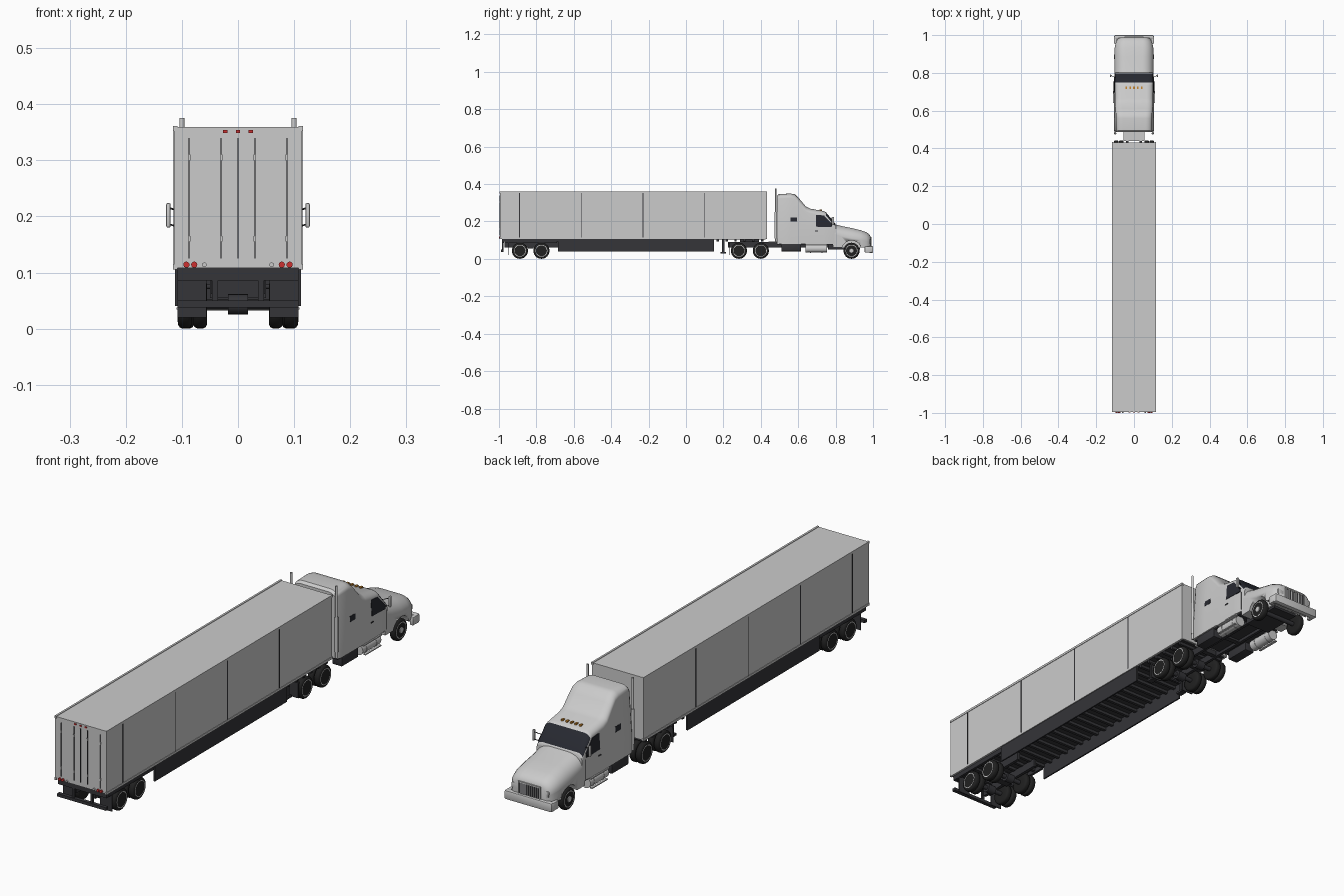
import bpy, bmesh, math
from mathutils import Vector, Matrix

if "Cube" in bpy.data.objects:
    bpy.data.objects.remove(bpy.data.objects["Cube"])


def mat(name, r, g, b):
    m = bpy.data.materials.new(name)
    m.diffuse_color = (r, g, b, 1)
    m.use_nodes = True
    m.node_tree.nodes["Principled BSDF"].inputs["Base Color"].default_value = m.diffuse_color
    return m


DARK = mat("dark_frame", .035, .035, .04)
TYRE = mat("tyre_rubber", .015, .015, .015)
GLASS = mat("dark_glass", .02, .022, .03)
RED = mat("red_lens", .6, .03, .03)
AMBER = mat("amber_lens", .6, .25, .03)


def finish(bm, name, mats=(), smooth=False):
    bmesh.ops.recalc_face_normals(bm, faces=bm.faces)
    me = bpy.data.meshes.new(name)
    bm.to_mesh(me)
    bm.free()
    for m in mats:
        me.materials.append(m)
    ob = bpy.data.objects.new(name, me)
    bpy.context.collection.objects.link(ob)
    if smooth:
        bpy.ops.object.select_all(action='DESELECT')
        ob.select_set(True)
        bpy.context.view_layer.objects.active = ob
        bpy.ops.object.shade_smooth_by_angle(angle=math.radians(35))
    return ob


def box(name, x, y, z, m=None, bevel=0):
    """Box from (min, max) ranges."""
    bm = bmesh.new()
    size = [b - a for a, b in (x, y, z)]
    mid = [(a + b) / 2 for a, b in (x, y, z)]
    bmesh.ops.create_cube(bm, size=1, matrix=Matrix.Translation(mid) @ Matrix.Diagonal((*size, 1)))
    if bevel:
        bmesh.ops.bevel(bm, geom=bm.edges[:], offset=bevel, segments=2, affect='EDGES', profile=.5)
    return finish(bm, name, [m] if m else [], bool(bevel))


def pair(name, x, y, z, m=None, bevel=0):
    box("left_" + name, (-x[1], -x[0]), y, z, m, bevel)
    box("right_" + name, x, y, z, m, bevel)


def rod(name, a, b, r, m=None, n=20):
    a, b = Vector(a), Vector(b)
    bm = bmesh.new()
    rot = (b - a).to_track_quat('Z', 'Y').to_matrix().to_4x4()
    bmesh.ops.create_cone(bm, cap_ends=True, segments=n, radius1=r, radius2=r, depth=(b - a).length,
                          matrix=Matrix.Translation((a + b) / 2) @ rot)
    return finish(bm, name, [m] if m else [], True)


def lathe(name, prof, centre, side, m=None, n=32):
    """Spin (offset, radius) points around the x axis."""
    bm = bmesh.new()
    rings = [[bm.verts.new((centre[0] + side * o, centre[1] + r * math.cos(t), centre[2] + r * math.sin(t)))
              for t in (2 * math.pi * i / n for i in range(n))] for o, r in prof]
    for p, q in zip(rings, rings[1:]):
        for i in range(n):
            bm.faces.new((p[i], p[(i + 1) % n], q[(i + 1) % n], q[i]))
    bm.faces.new(rings[0])
    bm.faces.new(rings[-1])
    finish(bm, name, [m] if m else [], True)


LEAN = .07


def wall_x(w, z):
    return w - LEAN * max(0, z - .16)


def loft(name, stations, zb, glass=None):
    """Body shell lofted along y from (y, half width, top z, corner rx, corner rz)."""
    bm, rings, n = bmesh.new(), [], 7
    for y, w, zt, rx, rz in stations:
        zs = zt - rz
        xs = wall_x(w, zs)
        half = [(w, zb), (wall_x(w, min(.16, zs)), min(.16, zs) - .001)]
        half += [(xs - rx + rx * math.cos(a), zs + rz * math.sin(a))
                 for a in (i * math.pi / 2 / n for i in range(n + 1))]
        pts = half + [(-x, z) for x, z in reversed(half)]
        rings.append([bm.verts.new((x, y, z)) for x, z in pts])
    k = len(rings[0])
    for s, (p, q) in enumerate(zip(rings, rings[1:])):
        for i in range(k):
            f = bm.faces.new((p[i], p[(i + 1) % k], q[(i + 1) % k], q[i]))
            if s == glass and 3 <= i <= k - 5:
                f.material_index = 1
    bm.faces.new(rings[0])
    bm.faces.new(rings[-1])
    return finish(bm, name, [None, GLASS] if glass else [], True)


def side_panel(name, yz, w, m, t=.002):
    """Thin panel lying on both leaning cab walls."""
    for side, tag in ((-1, "left_"), (1, "right_")):
        bm = bmesh.new()
        rings = [[bm.verts.new((side * (wall_x(w, z) + d), y, z)) for y, z in yz] for d in (-t, t * .7)]
        bm.faces.new(rings[0])
        bm.faces.new(rings[1])
        for i in range(len(yz)):
            j = (i + 1) % len(yz)
            bm.faces.new((rings[0][i], rings[0][j], rings[1][j], rings[1][i]))
        finish(bm, tag + name, [m])


# Trailer box, trim and rear doors
box("trailer_body", (-.114, .114), (-.994, .432), (.108, .359))
pair("trailer_top_rail", (.108, .116), (-.996, .434), (.352, .361))
pair("trailer_bottom_rail", (.108, .116), (-.996, .434), (.105, .114))
for y in (-.89, -.56, -.23, .10):
    pair("trailer_side_seam", (.113, .1148), (y - .002, y + .002), (.114, .352), DARK)
for x in (-.087, -.03, 0, .03, .087):
    box("door_rod", (x - .001, x + .001), (-.997, -.99), (.125, .34), DARK)
    for z in (.16, .305):
        if x:
            box("door_latch", (x - .002, x + .002), (-.998, -.99), (z - .005, z + .005))
for x in (-.023, 0, .023):
    box("top_marker_light", (x - .004, x + .004), (-.998, -.99), (.349, .354), RED)
for s in (-1, 1):
    for x, m in ((.092, RED), (.078, RED), (.06, None)):
        rod("tail_light", (s * x, -.99, .114), (s * x, -1, .114), .0055 if m else .004, m, 16)

# Trailer underside: cross beams, skirts, bogie frame, landing legs
for i in range(30):
    y = -.97 + i * .0475
    box("floor_cross_beam", (-.108, .108), (y - .006, y + .006), (.092, .108), DARK)
box("trailer_floor", (-.108, .108), (-.985, .425), (.104, .109), DARK)
pair("side_skirt", (.106, .112), (-.685, .15), (.04, .108), DARK)
pair("bogie_rail", (.036, .048), (-.97, -.66), (.062, .095), DARK)
pair("bogie_side_rail", (.098, .108), (-.97, -.69), (.086, .106), DARK)
box("rear_cross_frame", (-.108, .108), (-.985, -.972), (.086, .106), DARK)
box("bogie_middle_beam", (-.05, .05), (-.845, -.815), (.055, .09), DARK)
pair("underride_post", (.036, .046), (-.985, -.975), (.046, .1), DARK)
box("underride_bar", (-.108, .108), (-.99, -.975), (.038, .05), DARK)
pair("trailer_mud_flap", (.056, .108), (-.952, -.948), (.02, .09), DARK)
pair("landing_leg", (.07, .082), (.193, .207), (.035, .106), DARK)
pair("landing_foot", (.064, .088), (.185, .215), (.028, .036), DARK)
rod("landing_cross_shaft", (-.08, .2, .075), (.08, .2, .075), .004, DARK)

# Tractor chassis and coupling
pair("chassis_rail", (.03, .042), (.225, .965), (.062, .09), DARK)
for y in (.24, .34, .46, .6, .75, .94):
    box("chassis_cross_member", (-.035, .035), (y - .01, y + .01), (.065, .085), DARK)
box("fifth_wheel_plate", (-.055, .055), (.29, .39), (.09, .104), DARK)
box("deck_plate", (-.055, .055), (.44, .50), (.088, .094))
pair("tractor_mud_flap", (.056, .106), (.229, .233), (.022, .085), DARK)
box("mud_flap_hanger", (-.106, .106), (.227, .236), (.078, .086), DARK)
box("engine_underside", (-.055, .055), (.76, .93), (.05, .1), DARK)
box("cab_floor", (-.098, .098), (.49, .84), (.074, .086), DARK)

# Wheels and axles
TYRE_PROF = [(0, .024), (0, .036), (.003, .041), (.007, .043), (.018, .043), (.022, .041), (.025, .036), (.025, .031)]
DISH = [(.008, .031), (.0255, .032), (.0255, .029), (.012, .025), (.012, .012), (.02, .010), (.022, .006)]
CONVEX = [(.008, .031), (.0255, .032), (.0255, .029), (.019, .025), (.023, .014), (.027, .011), (.028, .005)]
R = .0435
for y in (-.888, -.773, .283, .40, .885):
    front = y > .8
    for s in (-1, 1):
        lathe("tyre", TYRE_PROF, (s * (.078 if front else .082), y, R), s, TYRE)
        lathe("wheel_rim", CONVEX if front else DISH, (s * (.078 if front else .082), y, R), s)
        if not front:
            lathe("inner_tyre", TYRE_PROF, (s * .055, y, R), s, TYRE)
    rod("axle", (-.085, y, R), (.085, y, R), .009, DARK)
    if not front:
        rod("axle_hub_casing", (-.018, y, R), (.018, y, R), .018, DARK)

# Sleeper cab with windshield
loft("cab", [(.486, .101, .338, .03, .02), (.496, .106, .347, .035, .024), (.56, .107, .349, .035, .024),
             (.582, .107, .345, .035, .026), (.61, .107, .317, .035, .028), (.64, .107, .281, .035, .028),
             (.665, .107, .268, .035, .026), (.735, .106, .256, .035, .024), (.748, .106, .249, .03, .022),
             (.797, .102, .190, .025, .018), (.802, .101, .182, .025, .018)], .08, glass=8)
W = .1065
side_panel("door_window", [(.695, .172), (.695, .236), (.738, .232), (.781, .186), (.779, .17)], W, GLASS)
side_panel("sleeper_window", [(.56, .2), (.56, .222), (.594, .222), (.594, .2)], W, GLASS)
for y in (.68, .785):
    side_panel("door_seam", [(y, .085), (y, .165), (y + .0015, .165), (y + .0015, .085)], W - .0005, DARK, .001)
side_panel("door_handle", [(.69, .146), (.69, .151), (.705, .151), (.705, .146)], W, DARK, .003)
for x in (-.04, -.02, 0, .02, .04):
    box("roof_marker_light", (x - .004, x + .004), (.715, .727), (.255, .264), AMBER)

# Hood with wheel arches cut through the sides
hood = loft("hood", [(.785, .102, .188, .06, .05), (.83, .103, .176, .06, .055), (.885, .104, .165, .06, .055),
                     (.935, .102, .153, .055, .05), (.965, .095, .142, .05, .045),
                     (.98, .085, .131, .04, .04), (.988, .073, .117, .03, .03)], .06)
for s in (-1, 1):
    cut = rod("arch_cutter", (s * .062, .885, .045), (s * .14, .885, .045), .053, None, 40)
    cut.hide_render = True
    mod = hood.modifiers.new("arch", 'BOOLEAN')
    mod.operation, mod.solver, mod.object = 'DIFFERENCE', 'EXACT', cut
    bpy.context.view_layer.objects.active = hood
    bpy.ops.object.modifier_apply(modifier=mod.name)
    bpy.data.objects.remove(cut)

# Grille, headlights, bumper
box("grille", (-.046, .046), (.975, .99), (.064, .114), DARK)
box("grille_top_trim", (-.049, .049), (.975, .993), (.112, .117))
pair("grille_side_trim", (.045, .049), (.975, .993), (.064, .114))
for i in range(9):
    x = -.036 + i * .009
    box("grille_bar", (x - .0015, x + .0015), (.98, .992), (.064, .113))
pair("headlight", (.053, .082), (.965, .988), (.08, .104), None, .004)
box("front_bumper", (-.105, .105), (.978, 1), (.032, .068), None, .005)
pair("bumper_end", (.09, .106), (.955, .993), (.034, .067), None, .004)

# Fuel tanks, steps, battery boxes
for s in (-1, 1):
    rod("fuel_tank", (s * .084, .638, .055), (s * .084, .755, .055), .022, None, 28)
    for y in (.665, .728):
        rod("tank_strap", (s * .084, y - .003, .055), (s * .084, y + .003, .055), .0232, None, 28)
pair("cab_step", (.092, .11), (.64, .755), (.074, .079))
pair("lower_step", (.1, .11), (.65, .75), (.034, .038))
pair("battery_box", (.06, .103), (.51, .615), (.04, .08), DARK, .003)

# Exhaust stacks and mirrors
for s in (-1, 1):
    rod("exhaust_stack", (s * .1, .48, .085), (s * .1, .48, .375), .0045)
    rod("exhaust_muffler", (s * .1, .48, .11), (s * .1, .48, .25), .0065)
    for z in (.186, .215):
        rod("mirror_arm", (s * .098, .775, z - .008), (s * .122, .786, z), .0015, DARK, 8)
pair("mirror", (.120, .128), (.779, .791), (.18, .224), None, .003)
